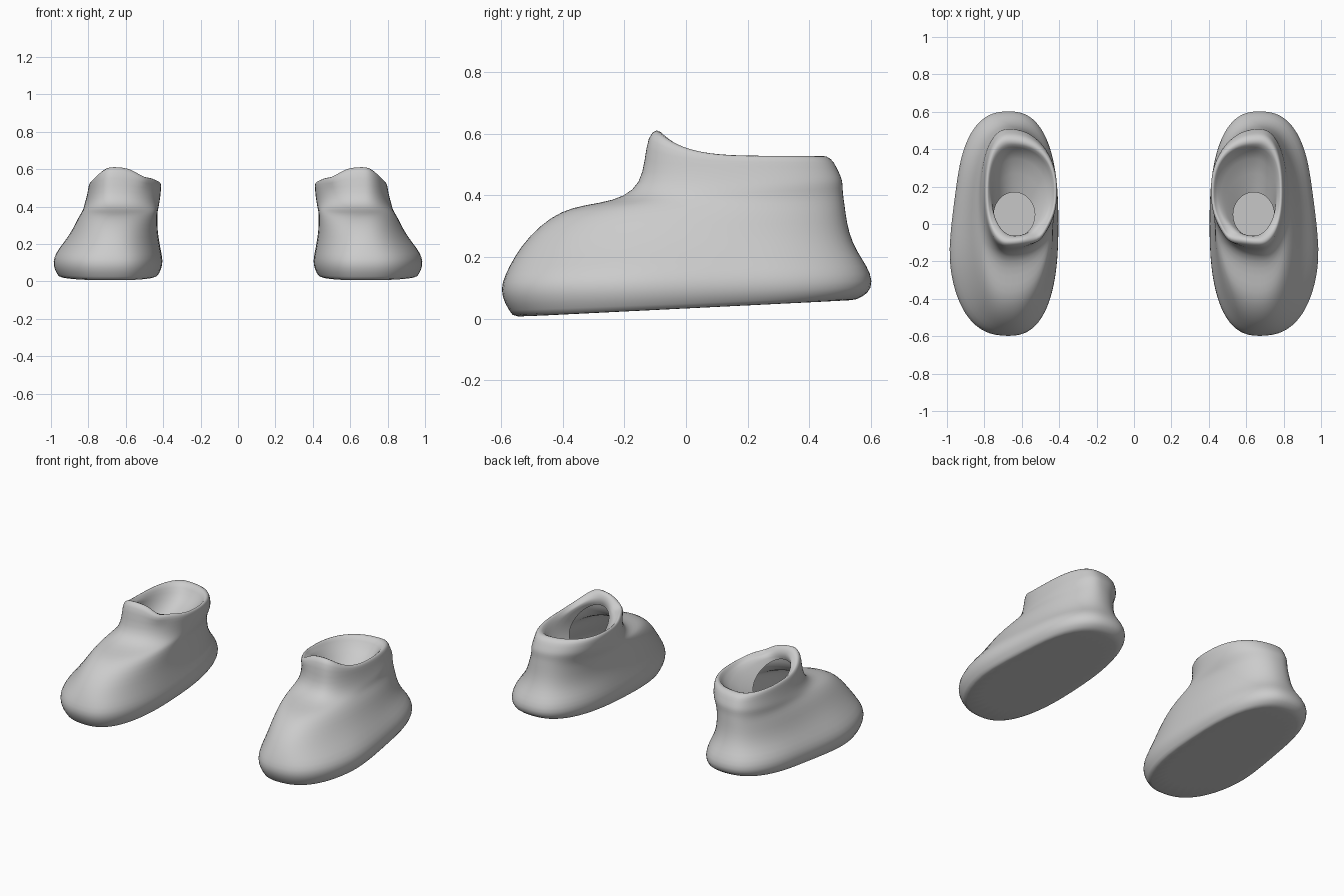
import bpy, bmesh, math

if "Cube" in bpy.data.objects:
    bpy.data.objects.remove(bpy.data.objects["Cube"])

SEG = 40
# Horizontal rings: z front, z back, y front, y back, x inner, x outer
SOLE = [
    (.005, .06, -.56, .55, .43, .965),
    (.045, .08, -.59, .595, .41, .99),
    (.095, .12, -.605, .61, .4, 1),
    (.14, .17, -.59, .59, .41, .985),
]
UPPER = [
    (.2, .22, -.56, .555, .42, .94),
    (.27, .28, -.51, .53, .43, .89),
    (.33, .34, -.44, .52, .43, .86),
    (.362, .38, -.37, .515, .43, .835),
    (.375, .41, -.28, .51, .425, .825),
    (.395, .44, -.2, .51, .42, .82),
    (.44, .46, -.15, .505, .415, .81),
    (.51, .49, -.135, .49, .41, .8),
]
RIM = [
    (.595, .52, -.125, .475, .41, .797),
    (.62, .535, -.095, .44, .42, .785),
    (.595, .51, -.07, .41, .435, .77),
]
LINING = [
    (.56, .44, -.06, .38, .45, .76),
    (.53, .36, -.07, .17, .53, .75),
]


def spow(v, n):
    return math.copysign(abs(v) ** (2 / n), v)


def ring_points(ring, n, fall=1, fold=0):
    """Rounded outline; fall shapes the front peak, fold tucks one collar corner."""
    zf, zb, yf, yb, xin, xout = ring
    xm = .67 if xout > .78 else .64
    taper = .12 * min(max((xout - .84) / .12, 0), 1)  # heel narrower than toe
    pts = []
    for i in range(SEG):
        a = 2 * math.pi * i / SEG
        c, s = spow(math.cos(a), n), spow(math.sin(a), n)
        u = (s + 1) / 2
        t = min(max((u - .3) / .4, 0), 1)
        half = (xout - xm) * (1 - taper * t * t * (3 - 2 * t)) if c > 0 else xm - xin
        b = fold * math.exp(-((a - 4.1) / .2) ** 2)
        pts.append((xm + half * c - .4 * b,
                    yf + (yb - yf) * u - b,
                    zb + (zf - zb) * (1 - u) ** fall - b))
    return pts


def make_shoe(name, side):
    rings = [ring_points(r, 2.5) for r in SOLE]
    rings += [ring_points(r, 2.25) for r in UPPER]
    rings += [ring_points(r, 2.3, 6, .02) for r in RIM]
    rings += [ring_points(r, 2) for r in LINING]
    bm = bmesh.new()
    rows = [[bm.verts.new((side * x, y, z)) for x, y, z in r] for r in rings]
    for lo, hi in zip(rows, rows[1:]):
        for i in range(SEG):
            j = (i + 1) % SEG
            bm.faces.new((lo[i], lo[j], hi[j], hi[i]))
    # sole underside, with an inset so its border stays crisp
    bottom = bm.faces.new(rows[0][::-1])
    bmesh.ops.inset_region(bm, faces=[bottom], thickness=.06, depth=.004)
    if side < 0:
        bmesh.ops.reverse_faces(bm, faces=bm.faces[:])
    for f in bm.faces:
        f.smooth = True
    mesh = bpy.data.meshes.new(name)
    bm.to_mesh(mesh)
    bm.free()
    obj = bpy.data.objects.new(name, mesh)
    bpy.context.collection.objects.link(obj)
    sub = obj.modifiers.new("smooth", 'SUBSURF')
    sub.levels = sub.render_levels = 1


make_shoe("right_shoe", 1)
make_shoe("left_shoe", -1)
